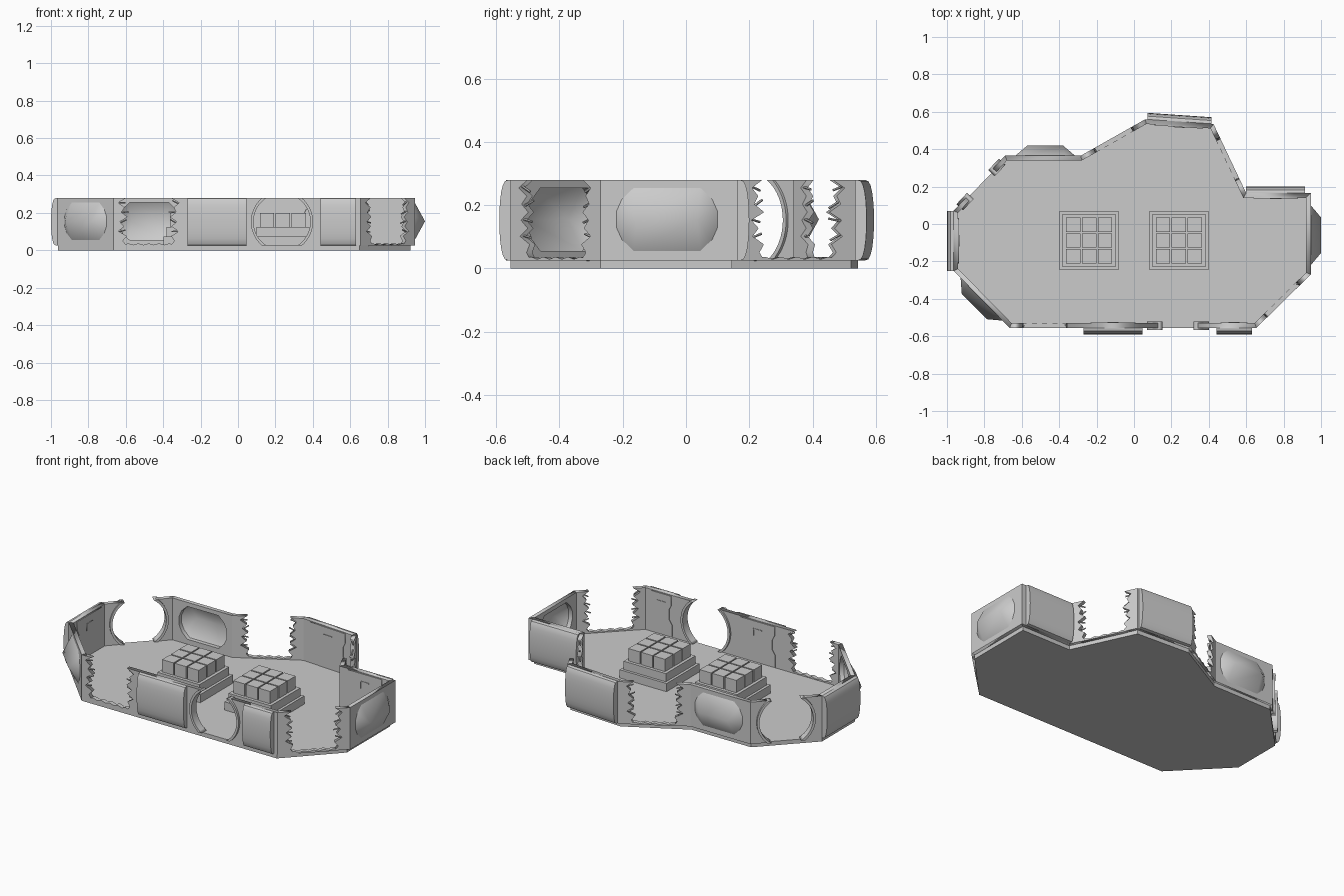
import bpy, bmesh, math, random
from mathutils import Vector, Matrix

if "Cube" in bpy.data.objects:
    bpy.data.objects.remove(bpy.data.objects["Cube"])

random.seed(4)
Z0, Z1, T = 0.025, 0.28, 0.025          # wall bottom, top, thickness
ZC = (Z0 + Z1) / 2
UP = Vector((0, 0, 1))

# outer wall corners, counter-clockwise seen from above
C = [Vector((x, y, 0)) for x, y in [
    (-.665, -.555), (.655, -.555), (.945, -.27), (.945, .165), (.6, .165), (.425, .535),
    (.06, .56), (-.285, .365), (-.69, .365), (-.965, .07), (-.965, -.25)]]
N = len(C)
DIR = [(C[(i + 1) % N] - C[i]).normalized() for i in range(N)]
LEN = [(C[(i + 1) % N] - C[i]).length for i in range(N)]
# half of the turn at every corner, for mitred joints
TURN = [math.atan2(DIR[i - 1].cross(DIR[i]).z, DIR[i - 1].dot(DIR[i])) / 2 for i in range(N)]


def frame(i):
    """Wall frame: x along the wall, y up, z outward."""
    m = Matrix((DIR[i], UP, DIR[i].cross(UP))).transposed().to_4x4()
    m.translation = C[i]
    return m


def add(name, bm, m=Matrix(), smooth=None):
    bmesh.ops.recalc_face_normals(bm, faces=bm.faces)
    me = bpy.data.meshes.new(name)
    bm.to_mesh(me)
    bm.free()
    ob = bpy.data.objects.new(name, me)
    ob.matrix_world = m
    bpy.context.collection.objects.link(ob)
    if smooth:
        bpy.ops.object.select_all(action='DESELECT')
        ob.select_set(True)
        bpy.context.view_layer.objects.active = ob
        bpy.ops.object.shade_smooth_by_angle(angle=math.radians(smooth))
    return ob


def plate(name, i, loops, za=-T, zb=0.0, mitre=True):
    """Flat outline (with holes) extruded through the thickness of wall i."""
    cu = bpy.data.curves.new(name, 'CURVE')
    cu.dimensions, cu.fill_mode, cu.extrude = '2D', 'BOTH', (zb - za) / 2
    for loop in loops:
        s = cu.splines.new('POLY')
        s.points.add(len(loop) - 1)
        for p, (u, v) in zip(s.points, loop):
            p.co = (u, v, 0, 1)
        s.use_cyclic_u = True
    tmp = bpy.data.objects.new(name, cu)
    bpy.context.collection.objects.link(tmp)
    ev = tmp.evaluated_get(bpy.context.evaluated_depsgraph_get())
    me = bpy.data.meshes.new_from_object(ev)
    bpy.data.objects.remove(tmp)
    bm = bmesh.new()
    bm.from_mesh(me)
    bmesh.ops.remove_doubles(bm, verts=bm.verts, dist=1e-5)
    for v in bm.verts:
        v.co.z += (za + zb) / 2
        if mitre and abs(v.co.x) < 1e-4:
            v.co.x -= v.co.z * math.tan(TURN[i])
        elif mitre and abs(v.co.x - LEN[i]) < 1e-4:
            v.co.x += v.co.z * math.tan(TURN[(i + 1) % N])
    return add(name, bm, frame(i))


# wall edges, listed from bottom to top
def straight(u):
    return [(u, Z0), (u, Z1)]


def jag(u, side):
    teeth = [.03, .012, .03, -.012, .02, -.008, .028, -.004, .014, -.014, .026]
    n = len(teeth) - 1
    return [(u + side * (t - .008 + random.uniform(-.006, .006)),
             Z0 + (Z1 - Z0) * k / n) for k, t in enumerate(teeth)]


def arc(u, side, r, n=16):
    a = math.asin((Z1 - Z0) / 2 / r)
    return [(u + side * r * math.cos(t), ZC + r * math.sin(t))
            for t in (-a + 2 * a * k / n for k in range(n + 1))]


def wall(i, left, right, holes=()):
    plate("wall_panel", i, [left + right[::-1], *holes])


def rods(i, edge, side):
    """Bent bars sticking out of a torn edge."""
    for k in (3, 5, 7, 9):
        bm = bmesh.new()
        u, v = edge[k]
        ang = random.uniform(-.6, .6)
        d = Vector((side * math.cos(ang), math.sin(ang), random.uniform(-.3, .3)))
        m = Matrix.Translation((u + side * .014, v, -T / 2)) @ d.to_track_quat('Z', 'Y').to_matrix().to_4x4()
        bmesh.ops.create_cone(bm, cap_ends=True, segments=6, radius1=.004, radius2=.004, depth=.05, matrix=m)
        add("broken_bar", bm, frame(i))


def gap(i, ua, ub):
    """Torn opening: returns both jagged edges, adds bars and a low sill."""
    a, b = jag(ua, 1), jag(ub, -1)
    rods(i, a, 1)
    rods(i, b, -1)
    n = 10
    top = [(ua + (ub - ua) * k / n, Z0 + (.012 if k % 2 else .004)) for k in range(n + 1)]
    plate("torn_sill", i, [[(ua, Z0 - .002)] + top + [(ub, Z0 - .002)]], mitre=False)
    return a, b


def door(i, u):
    """Round doorway frame; returns the wall edges beside it."""
    for s in (-1, 1):
        plate("door_frame", i, [arc(u, s, .152) + arc(u, s, .166)[::-1]], -.035, .013, False)
    return arc(u, -1, .158), arc(u, 1, .158)


def window(i, u):
    """Bubble window with a ridge; returns the hole outline."""
    q = [(.16, .025), (.143, .063), (.105, .1)]
    pts = q + [(-a, b) for a, b in q[::-1]]
    pts += [(-a, -b) for a, b in pts]
    loop = [(u + a, .155 + b) for a, b in pts]
    bm = bmesh.new()
    rim = [bm.verts.new((a, b, 0)) for a, b in loop]
    ridge = [bm.verts.new((u + s * .095, .155, .055)) for s in (1, -1)]
    side = [0 if a > 0 else 1 for a, b in pts]
    for k in range(12):
        n = (k + 1) % 12
        if side[k] == side[n]:
            bm.faces.new((rim[k], rim[n], ridge[side[k]]))
        else:
            bm.faces.new((rim[k], rim[n], ridge[side[n]], ridge[side[k]]))
    add("window_bubble", bm, frame(i), 75)
    return loop


def bulge(i, ua, ub):
    """Curved outer cladding, plus torn liner and bracket on the inside."""
    n = 12
    prof = [(Z0, 0)] + [(ZC - (Z1 - Z0) / 2 * math.cos(math.pi * k / n),
                         .006 + .029 * math.sin(math.pi * k / n) ** .7) for k in range(n + 1)] + [(Z1, 0)]
    bm = bmesh.new()
    ends = [[bm.verts.new((u, y, z)) for y, z in prof] for u in (ua, ub)]
    for e in ends:
        bm.faces.new(e)
    for k in range(len(prof)):
        m = (k + 1) % len(prof)
        bm.faces.new((ends[0][k], ends[0][m], ends[1][m], ends[1][k]))
    add("curved_cladding", bm, frame(i), 35)
    w = ub - ua
    zig = [(.0, .03), (.0, .1), (.02, .13), (.02, .19), (.005, .22), (.005, .275)]
    a = [(ua + w * .12 + x, y) for x, y in zig]
    b = [(ub - w * .12 - x, y) for x, y in zig]
    plate("inner_liner", i, [a + b[::-1]], -T - .004, -T, False)
    c, y = (ua + ub) / 2, .23
    plate("inner_bracket", i, [[(c - .03, y), (c + .03, y), (c + .03, y - .045), (c + .024, y - .045),
                                (c + .024, y - .006), (c - .03, y - .006)]], -T - .007, -T, False)


# front wall: torn gap, cladding, doorway, cladding
ga, gb = gap(0, .05, .325)
da, db = door(0, .9)
wall(0, straight(0), ga)
wall(0, gb, da)
wall(0, db, straight(LEN[0]))
bulge(0, .395, .71)
bulge(0, 1.105, 1.295)

# torn corner walls
for i in (1, 4, 6):
    ga, gb = gap(i, .065, LEN[i] - .065)
    wall(i, straight(0), ga)
    wall(i, gb, straight(LEN[i]))

# window walls
for i, u in ((2, .21), (7, .19), (10, LEN[10] / 2)):
    wall(i, straight(0), straight(LEN[i]), [window(i, u)])

# clad walls
for i, ua, ub in ((3, .03, .345), (5, .012, .355), (9, 0, .32)):
    wall(i, straight(0), straight(LEN[i]))
    bulge(i, ua, ub)

# back left doorway
da, db = door(8, .2)
wall(8, straight(0), da)
wall(8, db, straight(LEN[8]))

# floor slab
bm = bmesh.new()
outline = [(-.665, -.555), (.65, -.555), (.922, -.27), (.922, .145), (.588, .145), (.412, .522),
           (.063, .543), (-.285, .352), (-.685, .352), (-.962, .065), (-.962, -.25)]
f = bm.faces.new([bm.verts.new((x, y, 0)) for x, y in outline])
r = bmesh.ops.extrude_face_region(bm, geom=[f])
bmesh.ops.translate(bm, vec=(0, 0, Z0), verts=[v for v in r["geom"] if isinstance(v, bmesh.types.BMVert)])
add("floor", bm)


def box(bm, c, size, za, zb):
    m = Matrix.Translation((c[0], c[1], (za + zb) / 2)) @ Matrix.Diagonal((size, size, zb - za, 1))
    bmesh.ops.create_cube(bm, size=1, matrix=m)


# two stepped pallets with nine crates each
for x in (-.24, .24):
    bm = bmesh.new()
    box(bm, (x, -.088), .316, Z0, .075)
    box(bm, (x, -.088), .284, .075, .125)
    add("pallet", bm)
    bm = bmesh.new()
    for a in (-1, 0, 1):
        for b in (-1, 0, 1):
            box(bm, (x + a * .085, -.088 + b * .085), .077, .125, .2)
    add("crates", bm)
